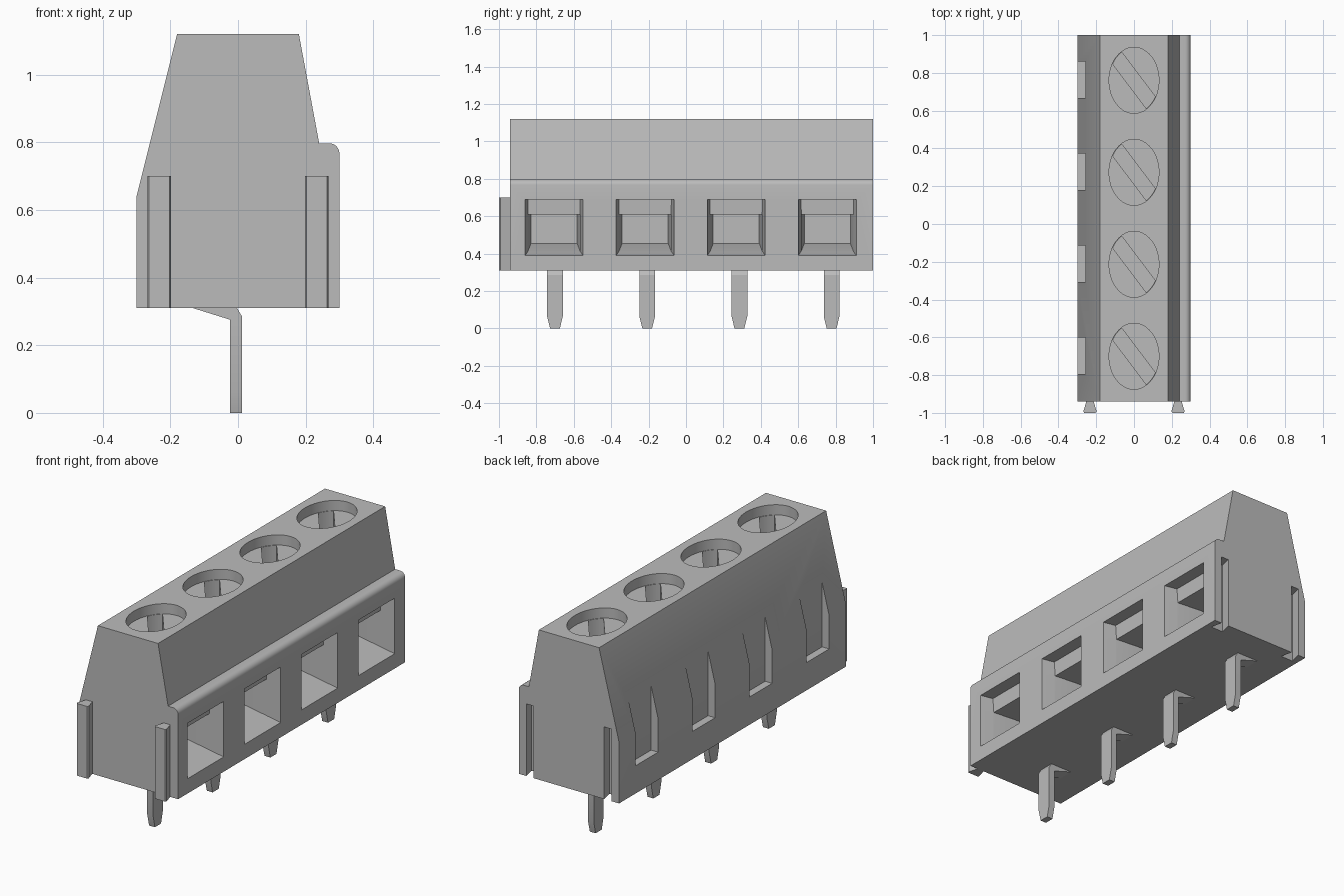
import bpy, bmesh, math
from mathutils import Vector

if "Cube" in bpy.data.objects:
    bpy.data.objects.remove(bpy.data.objects["Cube"])

GREY = (0.5, 0.5, 0.5, 1)
grey = bpy.data.materials.new("plain grey")
grey.use_nodes = True
grey.diffuse_color = GREY
grey.node_tree.nodes["Principled BSDF"].inputs["Base Color"].default_value = GREY

PITCH = 0.487
BOTTOM, TOP, FRONT, BACK = 0.31, 1.12, -0.94, 1.0


def row(centre, pitch=PITCH):
    """Positions of the four terminals along y."""
    return [centre + pitch * (i - 1.5) for i in range(4)]


def loft(bm, rings):
    """Closed solid through a list of rings of points."""
    loops = [[bm.verts.new(p) for p in ring] for ring in rings]
    n = len(loops[0])
    for a, b in zip(loops, loops[1:]):
        for i in range(n):
            j = (i + 1) % n
            bm.faces.new((a[i], a[j], b[j], b[i]))
    bm.faces.new(loops[0][::-1])
    bm.faces.new(loops[-1])


def prism_y(bm, pts, lo, hi):
    loft(bm, [[(x, y, z) for x, z in pts] for y in (lo, hi)])


def prism_z(bm, pts, lo, hi):
    loft(bm, [[(x, y, z) for x, y in pts] for z in (lo, hi)])


def finish(bm, name):
    bmesh.ops.recalc_face_normals(bm, faces=bm.faces)
    mesh = bpy.data.meshes.new(name)
    bm.to_mesh(mesh)
    bm.free()
    mesh.materials.append(grey)
    ob = bpy.data.objects.new(name, mesh)
    bpy.context.collection.objects.link(ob)
    return ob


def activate(ob):
    bpy.ops.object.select_all(action='DESELECT')
    ob.select_set(True)
    bpy.context.view_layer.objects.active = ob


def cut(target, bm, name):
    cutter = finish(bm, name)
    cutter.hide_render = True
    mod = target.modifiers.new(name, 'BOOLEAN')
    mod.operation, mod.solver, mod.object = 'DIFFERENCE', 'EXACT', cutter
    activate(target)
    bpy.ops.object.modifier_apply(modifier=mod.name)
    bpy.data.objects.remove(cutter)


# Housing with a rounded shoulder above the wire entries
shoulder = [(0.27 + 0.03 * math.cos(a), 0.767 + 0.03 * math.sin(a))
            for a in [math.radians(15 * i) for i in range(7)]]
profile = [(-0.30, BOTTOM), (0.30, BOTTOM)] + shoulder + [
    (0.24, 0.797), (0.18, TOP), (-0.18, TOP), (-0.30, 0.64)]
bm = bmesh.new()
prism_y(bm, profile, FRONT, BACK)
housing = finish(bm, "housing")

# Oval screw wells
ellipse = [(0.132 * math.cos(a), 0.175 * math.sin(a))
           for a in [math.tau * i / 48 for i in range(48)]]
bm = bmesh.new()
for y in row(0.03):
    prism_z(bm, [(px, y + py) for px, py in ellipse], 1.065, TOP + 0.05)
cut(housing, bm, "screw_wells")

# Diagonal screwdriver slots inside the wells
along = Vector((0.57, -0.82)).normalized()
across = Vector((-along.y, along.x))
slot = [p for p in ellipse if abs(Vector(p).dot(across)) < 0.05]
bm = bmesh.new()
for y in row(0.03):
    prism_z(bm, [(px * 0.98, y + py * 0.98) for px, py in slot], 0.96, 1.09)
cut(housing, bm, "screw_slots")

# Funnel-shaped wire entries with a clamp bar across the top
def entry_ring(x, y, half, low, high):
    return [(x, y - half, low), (x, y + half, low),
            (x, y + half, high), (x, y - half, high)]


bm = bmesh.new()
for y in row(0.025):
    loft(bm, [entry_ring(0.31, y, 0.157, 0.387, 0.69),
              entry_ring(0.23, y, 0.14, 0.412, 0.69),
              entry_ring(0.225, y, 0.139, 0.414, 0.61),
              entry_ring(0.05, y, 0.123, 0.455, 0.61)])
cut(housing, bm, "wire_entries")

# Shallow notches in the rear of each terminal
bm = bmesh.new()
for y in row(0.033):
    prism_y(bm, [(-0.4, 0.46), (-0.258, 0.46), (-0.258, 0.9), (-0.4, 0.9)],
            y - 0.097, y + 0.097)
cut(housing, bm, "rear_notches")


# Dovetail ribs on one end and matching grooves on the other
def dovetail(bm, x, base, tip, low):
    prism_z(bm, [(x - 0.018, base), (x - 0.035, tip - 0.012), (x - 0.035, tip),
                 (x + 0.035, tip), (x + 0.035, tip - 0.012), (x + 0.018, base)],
            low, 0.70)


bm = bmesh.new()
for x in (-0.233, 0.233):
    prism_z(bm, [(x - 0.02, BACK + 0.01), (x - 0.037, BACK - 0.065),
                 (x + 0.037, BACK - 0.065), (x + 0.02, BACK + 0.01)], 0.2, 0.70)
cut(housing, bm, "end_grooves")

bm = bmesh.new()
for x in (-0.233, 0.233):
    prism_z(bm, [(x - 0.018, FRONT + 0.005), (x - 0.035, -0.992), (x - 0.03, -1),
                 (x + 0.03, -1), (x + 0.035, -0.992), (x + 0.018, FRONT + 0.005)],
            BOTTOM, 0.70)
ribs = finish(bm, "end_ribs")

# Solder pins: tapered leg plus a bent foot running under the housing
bm = bmesh.new()
for y in row(0.039, 0.493):
    loft(bm, [[(x, y - half, z), (x, y + half, z),
               (x2, y + half, z), (x2, y - half, z)]
              for x, x2, half, z in ((-0.023, 0.012, 0.026, 0), (-0.023, 0.012, 0.042, 0.065),
                                     (-0.023, 0.012, 0.042, 0.285), (-0.023, -0.004, 0.042, 0.312))])
    prism_y(bm, [(-0.14, 0.312), (-0.022, 0.275), (-0.022, 0.312)], y - 0.042, y + 0.042)
pins = finish(bm, "solder_pins")

for ob in (housing, ribs, pins):
    activate(ob)
    bpy.ops.object.shade_smooth_by_angle(angle=math.radians(30))
